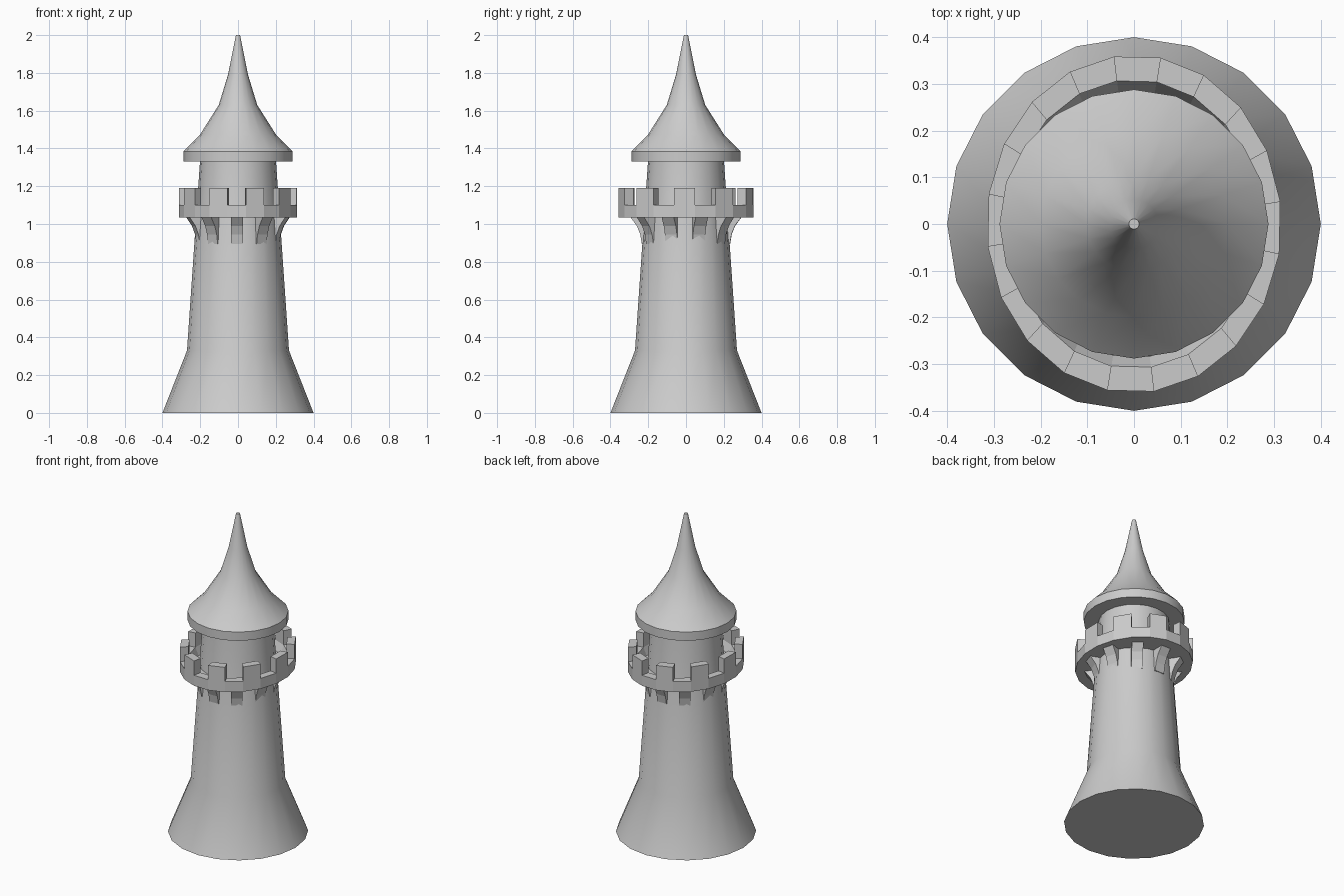
import bpy, bmesh
from math import cos, sin, pi, radians

if "Cube" in bpy.data.objects:
    bpy.data.objects.remove(bpy.data.objects["Cube"])

SIDES = 20
TWIST = radians(-1.3)

stone = bpy.data.materials.new("grey_stone")
stone.use_nodes = True
GREY = (0.6, 0.6, 0.6, 1)
stone.diffuse_color = GREY
stone.node_tree.nodes["Principled BSDF"].inputs["Base Color"].default_value = GREY


def finish(bm, name, smooth=False):
    bmesh.ops.recalc_face_normals(bm, faces=bm.faces[:])
    mesh = bpy.data.meshes.new(name)
    bm.to_mesh(mesh)
    bm.free()
    mesh.materials.append(stone)
    obj = bpy.data.objects.new(name, mesh)
    bpy.context.collection.objects.link(obj)
    if smooth:
        bpy.ops.object.select_all(action="DESELECT")
        obj.select_set(True)
        bpy.context.view_layer.objects.active = obj
        bpy.ops.object.shade_smooth_by_angle(angle=radians(35))
    return obj


def lathe(profile, turn=0.0, sx=1.0, sy=1.0, closed=False):
    """Sweep (radius, z) points round z; open profiles get end caps."""
    bm = bmesh.new()
    rings = []
    for r, z in profile:
        angles = [turn + 2 * pi * i / SIDES for i in range(SIDES)]
        rings.append([bm.verts.new((sx * r * cos(a), sy * r * sin(a), z)) for a in angles])
    pairs = list(zip(rings, rings[1:]))
    if closed:
        pairs.append((rings[-1], rings[0]))
    else:
        bm.faces.new(rings[0])
        bm.faces.new(rings[-1])
    for low, high in pairs:
        for i in range(SIDES):
            j = (i + 1) % SIDES
            bm.faces.new((low[i], low[j], high[j], high[i]))
    return bm


# Tapered shaft with flared foot, running up into the roof
finish(lathe([(0.4, 0), (0.27, 0.33), (0.2, 1.35)]), "tower_shaft", True)

# Pointed roof with upright rim
finish(lathe([(0.288, 1.33), (0.288, 1.385), (0.2, 1.475), (0.102, 1.63),
              (0.053, 1.79), (0.011, 2.0)]), "spire_roof", True)

# Slightly oval gallery with every other top face raised as a merlon
bm = lathe([(0.19, 1.034), (0.316, 1.034), (0.316, 1.1), (0.27, 1.1),
            (0.25, 1.05), (0.19, 1.05)],
           turn=TWIST - pi / SIDES, sy=1.145, closed=True)
bm.faces.ensure_lookup_table()
tops = [bm.faces[2 * SIDES + i] for i in range(0, SIDES, 2)]
tops = [f for f in tops if abs(f.calc_center_median().z - 1.1) < 0.001]
# Segment 0 faces +x and carries a merlon, so the front and back are gaps
raised = bmesh.ops.extrude_discrete_faces(bm, faces=tops)["faces"]
bmesh.ops.translate(bm, verts=list({v for f in raised for v in f.verts}), vec=(0, 0, 0.09))
finish(bm, "battlement_gallery")

# Curved brackets under the gaps
curve = [(0.17, 0.895), (0.22, 0.895), (0.228, 0.945), (0.245, 0.99),
         (0.277, 1.036), (0.17, 1.036)]
bm = bmesh.new()
for k in range(10):
    a = -pi / 2 + 2 * pi * k / 10 + TWIST
    sides = []
    for w in (-0.032, 0.032):
        sides.append([bm.verts.new((r * cos(a) - w * sin(a),
                                    1.06 * (r * sin(a) + w * cos(a)), z)) for r, z in curve])
    left, right = sides
    bm.faces.new(left)
    bm.faces.new(right[::-1])
    for i in range(len(curve)):
        j = (i + 1) % len(curve)
        bm.faces.new((left[i], left[j], right[j], right[i]))
finish(bm, "gallery_brackets")
